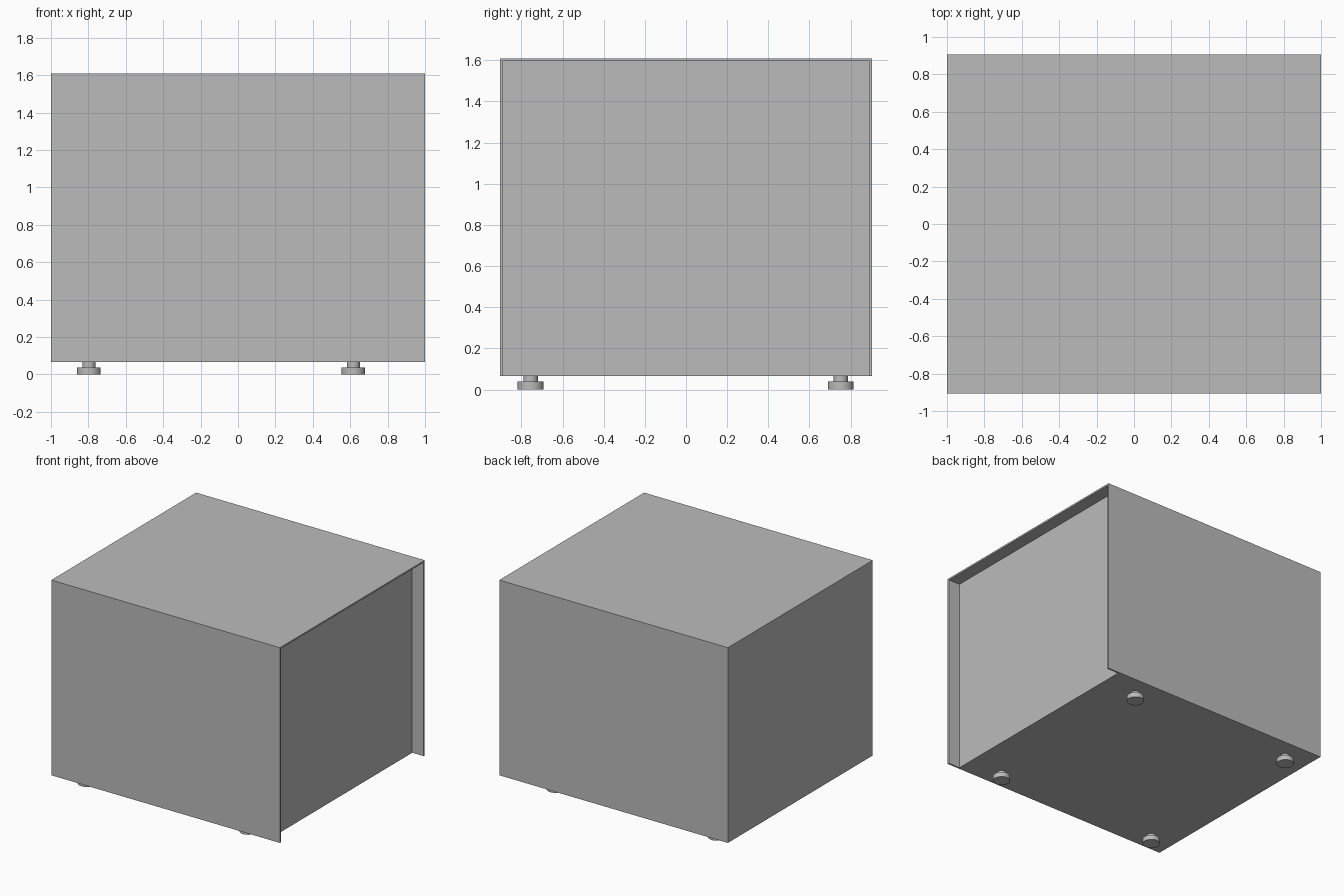
import bpy
import bmesh
from mathutils import Matrix, Vector

default = bpy.data.objects.get("Cube")
if default:
    bpy.data.objects.remove(default, do_unlink=True)

# One plain grey for every part
GREY = (0.5, 0.5, 0.5, 1.0)
grey = bpy.data.materials.new("plain grey")
grey.use_nodes = True
grey.diffuse_color = GREY
grey.node_tree.nodes["Principled BSDF"].inputs["Base Color"].default_value = GREY

HALF_X, HALF_Y = 1.0, 0.905
BOTTOM, TOP = 0.066, 1.61
WALL, RECESS = 0.013, 0.1
FOOT_H = 0.038


def finish(name, bm):
    mesh = bpy.data.meshes.new(name)
    bm.to_mesh(mesh)
    bm.free()
    mesh.materials.append(grey)
    obj = bpy.data.objects.new(name, mesh)
    bpy.context.collection.objects.link(obj)
    return obj


def box(name, low, high):
    low, high = Vector(low), Vector(high)
    bm = bmesh.new()
    bmesh.ops.create_cube(bm, size=1)
    bmesh.ops.scale(bm, vec=high - low, verts=bm.verts)
    bmesh.ops.translate(bm, vec=(low + high) / 2, verts=bm.verts)
    return finish(name, bm)


def disc(bm, radius, z0, z1):
    bmesh.ops.create_cone(bm, cap_ends=True, segments=32, radius1=radius, radius2=radius,
                          depth=z1 - z0, matrix=Matrix.Translation((0, 0, (z0 + z1) / 2)))


# Cabinet, with thin top, front and rear walls standing proud of one recessed side
cabinet = box("cabinet", (-HALF_X, -HALF_Y, BOTTOM), (HALF_X, HALF_Y, TOP))
cutter = box("recess_cutter", (HALF_X - RECESS, WALL - HALF_Y, BOTTOM - 0.1),
             (HALF_X + 0.1, HALF_Y - WALL, TOP - WALL))
cutter.hide_render = True
cut = cabinet.modifiers.new("side recess", "BOOLEAN")
cut.operation = "DIFFERENCE"
cut.solver = "EXACT"
cut.object = cutter
bpy.context.view_layer.objects.active = cabinet
cabinet.select_set(True)
bpy.ops.object.modifier_apply(modifier=cut.name)
bpy.data.objects.remove(cutter, do_unlink=True)

# Four levelling feet: a wide pad under a narrow stem
for side, x in (("left", 0.617), ("right", -0.797)):
    for end, y in (("front", -0.755), ("rear", 0.752)):
        bm = bmesh.new()
        disc(bm, 0.063, 0, FOOT_H)
        disc(bm, 0.035, FOOT_H, BOTTOM)
        foot = finish(f"{end}_{side}_foot", bm)
        foot.location = (x, y, 0)
        bpy.ops.object.select_all(action="DESELECT")
        foot.select_set(True)
        bpy.context.view_layer.objects.active = foot
        bpy.ops.object.shade_smooth_by_angle()
